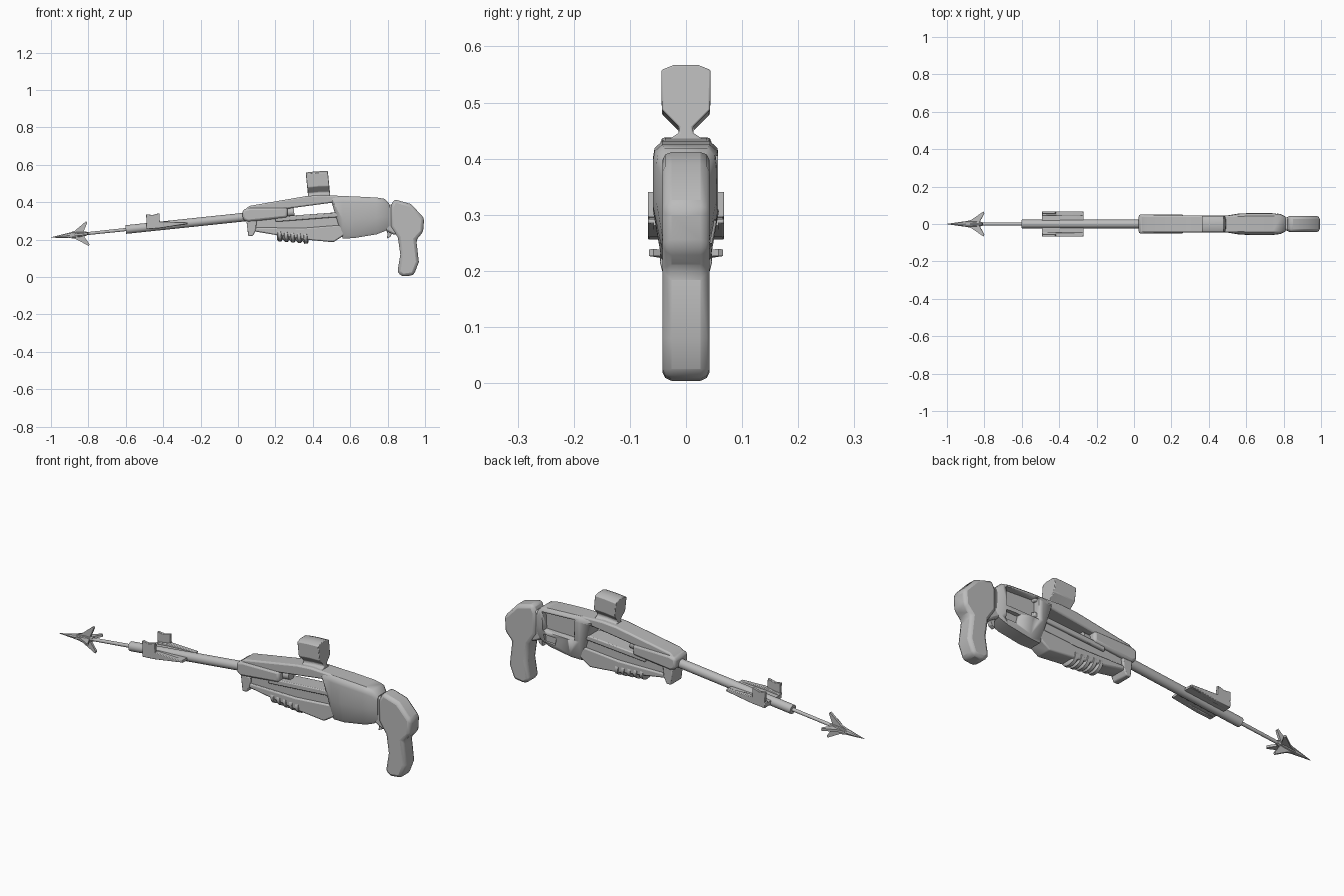
import bpy, bmesh, math
from mathutils import Vector

if "Cube" in bpy.data.objects:
    bpy.data.objects.remove(bpy.data.objects["Cube"])

GRAY = (0.5, 0.5, 0.5, 1)
metal = bpy.data.materials.new("gray metal")
metal.use_nodes = True
metal.diffuse_color = GRAY
metal.node_tree.nodes["Principled BSDF"].inputs["Base Color"].default_value = GRAY


def axis(x, up=0.0, y=0.0):
    """Point on the sloping barrel line, offset upward and sideways."""
    return Vector((x - 0.105 * up, y, 0.32 + 0.105 * (x - 0.03) + up))


def finish(name, bm, bevel=0.0, angle=40):
    bmesh.ops.recalc_face_normals(bm, faces=bm.faces)
    mesh = bpy.data.meshes.new(name)
    bm.to_mesh(mesh)
    bm.free()
    ob = bpy.data.objects.new(name, mesh)
    bpy.context.collection.objects.link(ob)
    mesh.materials.append(metal)
    if bevel:
        mod = ob.modifiers.new("rounded edges", "BEVEL")
        mod.width, mod.segments = bevel, 2
        mod.limit_method, mod.angle_limit = "ANGLE", math.radians(35)
    bpy.ops.object.select_all(action="DESELECT")
    ob.select_set(True)
    bpy.context.view_layer.objects.active = ob
    bpy.ops.object.shade_smooth_by_angle(angle=math.radians(angle))
    return ob


def loft(name, rings, bevel=0.0, angle=40):
    """Skin a list of equal-length rings and cap both ends."""
    bm = bmesh.new()
    rows = [[bm.verts.new(p) for p in ring] for ring in rings]
    n = len(rows[0])
    for a, b in zip(rows, rows[1:]):
        for i in range(n):
            j = (i + 1) % n
            bm.faces.new((a[i], a[j], b[j], b[i]))
    bm.faces.new(rows[0])
    bm.faces.new(rows[-1][::-1])
    return finish(name, bm, bevel, angle)


def prism(name, outline, y0, y1, bevel=0.0):
    """Side outline (x, z) extruded across y."""
    return loft(name, [[(x, y, z) for x, z in outline] for y in (y0, y1)], bevel)


def tube(name, stations, sides=16):
    """Round body along the barrel line: (x, offset up, radius)."""
    rings = []
    for x, up, r in stations:
        turn = [2 * math.pi * i / sides for i in range(sides)]
        rings.append([axis(x, up + r * math.sin(t), r * math.cos(t)) for t in turn])
    return loft(name, rings)


def cut(ob, name, outline, y0, y1):
    cutter = prism(name, outline, y0, y1)
    cutter.hide_render = True
    mod = ob.modifiers.new("cut", "BOOLEAN")
    mod.object, mod.operation, mod.solver = cutter, "DIFFERENCE", "EXACT"
    bpy.context.view_layer.objects.active = ob
    bpy.ops.object.modifier_apply(modifier=mod.name)
    bpy.data.objects.remove(cutter)


# Spear: shaft, pointed head and four swept barbs
tube("spear_shaft", [(-0.9, 0, 0.008), (-0.55, 0, 0.009)], 10)
tube("spear_head", [(-1, 0, 0.001), (-0.9, 0, 0.015), (-0.85, 0, 0.016), (-0.81, 0, 0.011)], 8)
barb = [(-0.94, 0.003), (-0.87, 0.022), (-0.805, 0.066), (-0.8, 0.058), (-0.815, 0.03), (-0.83, 0.003)]
for name, up, side in (("top", 1, 0), ("bottom", -1, 0), ("left", 0, 1), ("right", 0, -1)):
    rings = []
    for t in (-1, 1):
        rings.append([axis(x, up * r + 0.006 * t * side, side * r + 0.006 * t * up) for x, r in barb])
    loft("spear_barb_" + name, rings)

# Barrel
tube("barrel", [(-0.6, 0, 0.023), (0.3, 0, 0.023)])

# Front cradle: base plate, two upright posts and tapering side wings
loft("cradle_base", [[axis(x, u, y) for x, u in ((-0.49, -0.008), (-0.27, -0.008), (-0.27, 0.004), (-0.42, 0.012), (-0.49, 0.012))]
                     for y in (-0.058, 0.058)])
for name, s in (("left", 1), ("right", -1)):
    wing = ((-0.49, -0.01), (-0.42, -0.012), (-0.27, -0.004), (-0.27, 0.004), (-0.415, 0.024), (-0.49, 0.02))
    loft("cradle_wing_" + name, [[axis(x, u, s * y) for x, u in wing] for y in (0.045, 0.068)], 0.003)
    post = ((-0.488, 0.0), (-0.417, 0.0), (-0.413, 0.068), (-0.45, 0.062), (-0.484, 0.07))
    loft("cradle_post_" + name, [[axis(x, u, s * y) for x, u in post] for y in (0.054, 0.068)], 0.002)

# Upper shroud with the bulging front sleeve
prism("upper_shroud", [(0.025, 0.35), (0.06, 0.38), (0.36, 0.432), (0.44, 0.438), (0.6, 0.432),
                       (0.6, 0.402), (0.5, 0.397), (0.26, 0.365), (0.025, 0.335)], -0.045, 0.045, 0.012)
prism("front_sleeve", [(0.025, 0.36), (0.06, 0.37), (0.265, 0.372), (0.265, 0.318), (0.05, 0.295), (0.025, 0.31)],
      -0.052, 0.052, 0.012)

# Lower frame: recessed wall, ledge and front lip
prism("frame_wall", [(0.05, 0.305), (0.26, 0.325), (0.5, 0.343), (0.6, 0.35), (0.58, 0.23), (0.08, 0.245)],
      -0.032, 0.032, 0.005)
prism("frame_rail", [(0.2, 0.322), (0.5, 0.344), (0.6, 0.345), (0.6, 0.325), (0.5, 0.318), (0.2, 0.295)],
      -0.044, 0.044, 0.005)
prism("frame_ledge", [(0.06, 0.265), (0.35, 0.262), (0.58, 0.28), (0.57, 0.225), (0.51, 0.186), (0.36, 0.2), (0.2, 0.225), (0.08, 0.245)],
      -0.042, 0.042, 0.007)
prism("front_lip", [(0.045, 0.3), (0.1, 0.3), (0.095, 0.25), (0.08, 0.22), (0.055, 0.218)], -0.045, 0.045, 0.005)

# Ribbed pump handle
ribs = []
for i in range(5):
    x = 0.195 + i * 0.034
    up = 0.226 - 0.012 * i / 4 - axis(x).z
    ribs += [(x, up, 0.027), (x + 0.007, up, 0.037), (x + 0.023, up, 0.037), (x + 0.03, up, 0.027)]
pump = tube("pump_handle", ribs)
for v in pump.data.vertices:
    v.co.y *= 1.25


# Receiver: lofted body, wide above and narrow below
def section(x, top, bottom, wide, narrow):
    half = [(wide * 0.72, top), (wide * 0.95, top - 0.012), (wide, top - 0.03),
            (wide, bottom + (top - bottom) * 0.45), (narrow, bottom + 0.015), (narrow * 0.8, bottom)]
    return [(x, y, z) for y, z in half] + [(x, -y, z) for y, z in reversed(half)]


receiver = loft("receiver", [section(*s) for s in (
    (0.5, 0.435, 0.396, 0.046, 0.044), (0.502, 0.435, 0.394, 0.046, 0.044), (0.56, 0.433, 0.206, 0.056, 0.04),
    (0.62, 0.431, 0.208, 0.059, 0.044), (0.74, 0.425, 0.228, 0.059, 0.044),
    (0.785, 0.418, 0.245, 0.053, 0.042), (0.81, 0.39, 0.26, 0.04, 0.034))])
cut(receiver, "port_cutter", [(0.585, 0.412), (0.77, 0.404), (0.765, 0.31), (0.585, 0.305)], 0.022, 0.1)
cut(receiver, "pocket_cutter", [(0.69, 0.29), (0.765, 0.292), (0.76, 0.25), (0.7, 0.248)], 0.034, 0.1)

# Sight on a narrow flared stem
sight = [(0.04, 0.428), (0.013, 0.446), (0.012, 0.456), (0.043, 0.487), (0.044, 0.558), (0.022, 0.567)]
sight += [(-y, z) for y, z in reversed(sight)]
loft("sight", [[(x + lean * (0.567 - z), y, z + tilt) for y, z in sight]
               for x, lean, tilt in ((0.362, 0.1, -0.008), (0.42, 0.1, -0.002), (0.48, 0.1, 0.0))], 0.003)

# Grip, neck and trigger
prism("neck", [(0.78, 0.38), (0.86, 0.395), (0.87, 0.24), (0.835, 0.225), (0.78, 0.255)], -0.034, 0.034, 0.01)
prism("grip", [(0.815, 0.375), (0.835, 0.416), (0.925, 0.39), (0.995, 0.315), (0.99, 0.24), (0.953, 0.2),
               (0.967, 0.08), (0.94, 0.01), (0.88, 0.002), (0.852, 0.025), (0.868, 0.12), (0.855, 0.21), (0.815, 0.27)],
      -0.042, 0.042, 0.016)
prism("trigger", [(0.79, 0.26), (0.83, 0.25), (0.815, 0.215), (0.795, 0.205), (0.8, 0.23)], -0.012, 0.012, 0.002)
